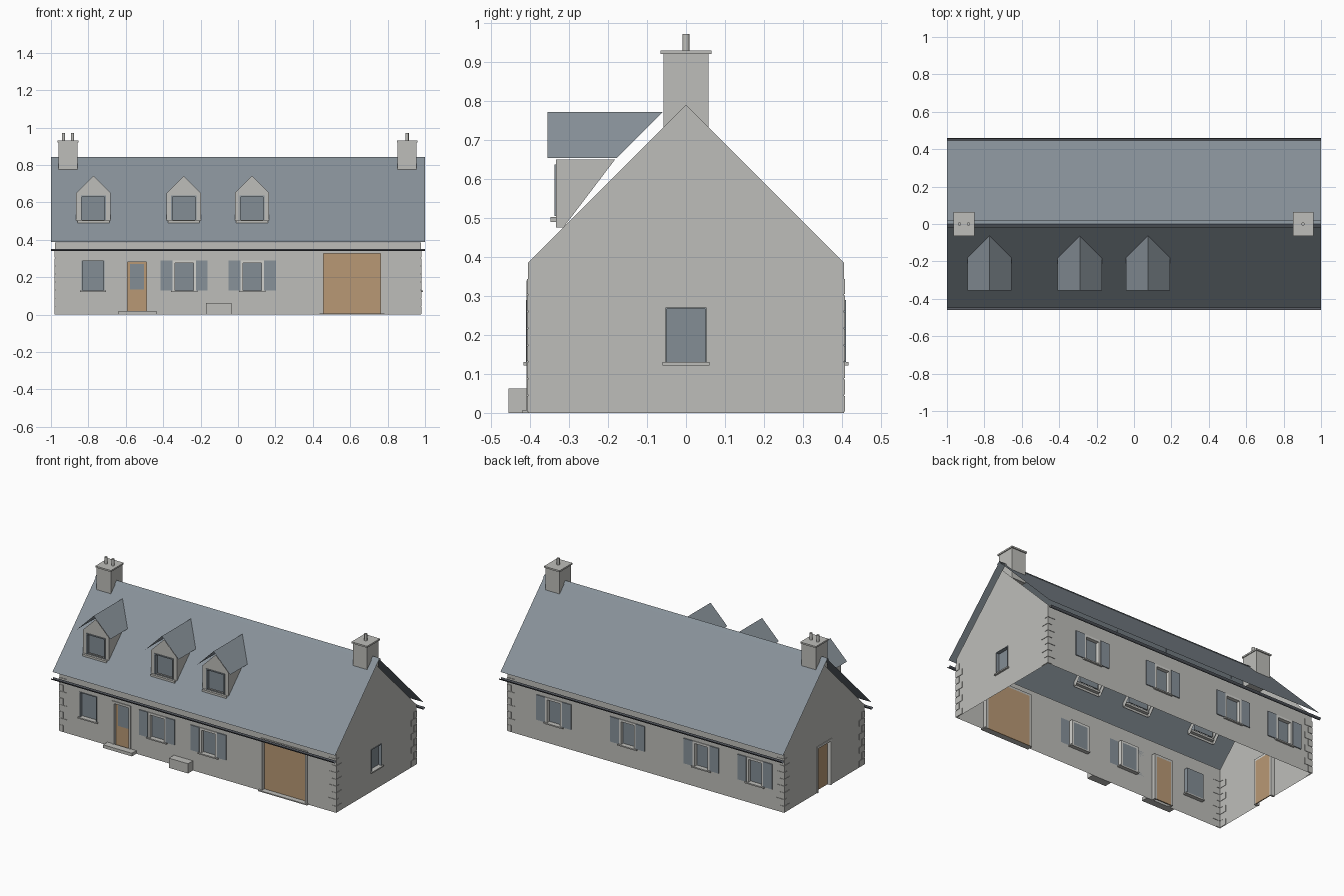
import bpy, bmesh, math
from mathutils import Vector as V

if "Cube" in bpy.data.objects:
    bpy.data.objects.remove(bpy.data.objects["Cube"])


def material(name, rgb):
    m = bpy.data.materials.new(name)
    lin = [((c / 255 + 0.055) / 1.055) ** 2.4 for c in rgb]
    m.diffuse_color = (*lin, 1)
    m.use_nodes = True
    m.node_tree.nodes["Principled BSDF"].inputs["Base Color"].default_value = m.diffuse_color
    return m


STONE = material("stone grey", (190, 190, 186))
SLATE = material("slate blue", (136, 146, 154))
GLASS = material("window blue", (131, 141, 149))
WOOD = material("tan wood", (185, 153, 117))
TRIM = material("pale trim", (210, 210, 206))
DARK = material("dark gutter", (84, 88, 95))


def finish(name, bm, mat):
    me = bpy.data.meshes.new(name)
    bm.to_mesh(me)
    bm.free()
    me.materials.append(mat)
    ob = bpy.data.objects.new(name, me)
    bpy.context.collection.objects.link(ob)
    return ob


def face(bm, pts, out):
    """Add a face whose normal points along out."""
    f = bm.faces.new([bm.verts.new(p) for p in pts])
    f.normal_update()
    if f.normal.dot(out) < 0:
        f.normal_flip()


class Plane:
    """Wall plane: u runs along the wall, z up, d outwards."""
    def __init__(self, origin, u, out):
        self.o, self.u, self.out = V(origin), V(u), V(out)

    def p(self, u, z, d=0):
        return self.o + self.u * u + V((0, 0, z)) + self.out * d


def sheet(bm, us, vs, holes, pos, out):
    """Flat sheet with rectangular openings."""
    us = sorted(set(us) | {h[i] for h in holes for i in (0, 1)})
    vs = sorted(set(vs) | {h[i] for h in holes for i in (2, 3)})
    for a, b in zip(us, us[1:]):
        for c, d in zip(vs, vs[1:]):
            m, n = (a + b) / 2, (c + d) / 2
            if not any(h[0] < m < h[1] and h[2] < n < h[3] for h in holes):
                face(bm, [pos(a, c), pos(b, c), pos(b, d), pos(a, d)], out)
    bmesh.ops.remove_doubles(bm, verts=bm.verts, dist=1e-5)


def box(name, w, u0, u1, z0, z1, d0, d1, mat):
    bm = bmesh.new()
    bmesh.ops.create_cube(bm, size=1)
    for v in bm.verts:
        c = v.co + V((0.5, 0.5, 0.5))
        v.co = w.p(u0 + (u1 - u0) * c.x, z0 + (z1 - z0) * c.z, d0 + (d1 - d0) * c.y)
    bmesh.ops.recalc_face_normals(bm, faces=bm.faces)
    return finish(name, bm, mat)


def fill(name, w, hole, panel, frame_mat, border, depth=0.025, proud=0.004):
    """Frame ring lining an opening, with a recessed panel inside."""
    u0, u1, z0, z1 = hole
    b = border
    for part, r in (("left", (u0, u0 + b, z0, z1)), ("right", (u1 - b, u1, z0, z1)),
                    ("top", (u0 + b, u1 - b, z1 - b, z1))):
        box(f"{name}_frame_{part}", w, *r, -depth, proud, frame_mat)
    box(f"{name}_panel", w, u0 + b, u1 - b, z0, z1 - b, -depth, -depth + 0.006, panel)


def window(name, w, c, half, z0, z1, mat=TRIM, shutters=False, border=0.014, sill=True):
    hole = (c - half, c + half, z0, z1)
    fill(name, w, hole, GLASS, mat, border)
    if sill:
        box(name + "_sill", w, c - half - 0.008, c + half + 0.008, z0 - 0.008, z0, -0.025, 0.012, STONE)
    if shutters:
        for s in (-1, 1):
            a, b = sorted((c + s * half, c + s * (half + 0.063)))
            box(name + "_shutter", w, a, b, z0, z1, 0, 0.006, SLATE)
    return hole


FRONT = Plane((0, -0.405, 0), (1, 0, 0), (0, -1, 0))
BACK = Plane((0, 0.405, 0), (1, 0, 0), (0, 1, 0))
RIGHT = Plane((0.978, 0, 0), (0, 1, 0), (1, 0, 0))
LEFT = Plane((-0.978, 0, 0), (0, 1, 0), (-1, 0, 0))
EAVE, APEX, ROOF = 0.385, 0.79, 0.835

# openings with windows and doors
front_holes = [window("front_window", FRONT, -0.775, 0.061, 0.13, 0.29, SLATE, border=0.004)]
front_holes += [window("front_window", FRONT, c, 0.063, 0.13, 0.29, TRIM, True) for c in (-0.288, 0.076)]
front_holes += [(-0.607, -0.473, 0.0, 0.295), (0.443, 0.775, 0.0, 0.34)]
fill("front_door", FRONT, front_holes[3], WOOD, STONE, 0.015)
box("front_door_glass", FRONT, -0.577, -0.503, 0.135, 0.27, -0.02, -0.015, GLASS)
fill("garage_door", FRONT, front_holes[4], WOOD, STONE, 0.014)
back_holes = [window("back_window", BACK, c, 0.06, 0.13, 0.29, TRIM, True) for c in (0.65, 0.128, -0.394, -0.774)]
right_holes = [window("side_window", RIGHT, 0, 0.052, 0.13, 0.27, SLATE, border=0.003)]
left_holes = [(-0.075, 0.075, 0.0, 0.295)]
fill("side_door", LEFT, left_holes[0], WOOD, TRIM, 0.014)

# walls, open below and above
for name, w, h, holes in (("front_wall", FRONT, 0.978, front_holes), ("back_wall", BACK, 0.978, back_holes),
                          ("right_gable", RIGHT, 0.405, right_holes), ("left_gable", LEFT, 0.405, left_holes)):
    bm = bmesh.new()
    sheet(bm, (-h, h), (0, EAVE), holes, w.p, w.out)
    if "gable" in name:
        face(bm, [w.p(-h, EAVE), w.p(h, EAVE), w.p(0, APEX)], w.out)
    finish(name, bm, STONE)

# corner quoins, alternating long and short
for sx in (-1, 1):
    for sy in (-1, 1):
        for i in range(8):
            lx, ly = (0.055, 0.03) if i % 2 else (0.03, 0.055)
            z0, z1 = 0.004 + i * 0.043, 0.043 + i * 0.043
            fw, sw = (FRONT if sy < 0 else BACK), (LEFT if sx < 0 else RIGHT)
            a, b = sorted((sx * 0.981, sx * (0.981 - lx)))
            box("quoin", fw, a, b, z0, z1, -0.002, 0.003, STONE)
            a, b = sorted((sy * 0.408, sy * (0.408 - ly)))
            box("quoin", sw, a, b, z0, z1, -0.002, 0.003, STONE)

# steps
box("door_step", FRONT, -0.64, -0.436, 0, 0.02, 0, 0.045, STONE)
box("garage_threshold", FRONT, 0.435, 0.783, 0, 0.007, -0.02, 0.015, STONE)
box("stone_block", FRONT, -0.17, -0.035, 0, 0.062, 0, 0.05, STONE)

# main roof sheets, opened behind the dormers
DORMERS = (-0.773, -0.29, 0.075)
for s, name in ((-1, "front_roof"), (1, "back_roof")):
    bm = bmesh.new()
    holes = [(c - 0.088, c + 0.088, 0.19, 0.328) for c in DORMERS] if s < 0 else []
    sheet(bm, (-1, 1), (0, 0.447), holes, lambda x, y: V((x, s * y, ROOF - y)), V((0, s, 1)))
    finish(name, bm, SLATE)

# ridge cap
bm = bmesh.new()
for s in (-1, 1):
    face(bm, [V((-1, 0, 0.842)), V((1, 0, 0.842)), V((1, s * 0.018, 0.825)), V((-1, s * 0.018, 0.825))], V((0, s, 1)))
finish("ridge_cap", bm, SLATE)

# half-round gutters
for s in (-1, 1):
    bm = bmesh.new()
    arc = [math.pi * (1 + i / 6) for i in range(7)]
    pts = [(s * 0.45 + 0.011 * math.cos(a), 0.352 + 0.012 * math.sin(a)) for a in arc]
    for (y0, z0), (y1, z1) in zip(pts, pts[1:]):
        mid = V((0, (y0 + y1) / 2 - s * 0.45, (z0 + z1) / 2 - 0.352))
        face(bm, [V((-1, y0, z0)), V((1, y0, z0)), V((1, y1, z1)), V((-1, y1, z1))], mid)
    bmesh.ops.remove_doubles(bm, verts=bm.verts, dist=1e-5)
    finish("gutter", bm, DARK)

# dormers
for c in DORMERS:
    w = Plane((c, -0.333, 0), (1, 0, 0), (0, -1, 0))
    hole = window("dormer_window", w, 0, 0.067, 0.505, 0.637, SLATE, border=0.007, sill=False)
    box("dormer_sill", w, -0.085, 0.085, 0.49, 0.503, -0.02, 0.014, STONE)
    bm = bmesh.new()
    sheet(bm, (-0.092, 0.092), (0.475, 0.65), [hole], w.p, w.out)
    face(bm, [w.p(-0.092, 0.65), w.p(0.092, 0.65), w.p(0, 0.742)], w.out)
    for s in (-1, 1):
        x = c + s * 0.092
        face(bm, [V((x, -0.333, 0.475)), V((x, -0.333, 0.65)), V((x, -0.182, 0.65)), V((x, -0.315, 0.475))], V((s, 0, 0)))
    finish("dormer_walls", bm, STONE)
    bm = bmesh.new()
    for s in (-1, 1):
        x = c + s * 0.118
        face(bm, [V((c, -0.355, 0.772)), V((c, -0.06, 0.772)), V((x, -0.178, 0.654)), V((x, -0.355, 0.654))], V((s, 0, 1)))
    finish("dormer_roof", bm, SLATE)

# chimneys with caps and pots
MID = Plane((0, 0, 0), (1, 0, 0), (0, -1, 0))
for cx, pots in ((-0.909, (-0.933, -0.885)), (0.904, (0.904,))):
    box("chimney_stack", MID, cx - 0.05, cx + 0.05, 0.725, 0.922, -0.058, 0.058, STONE)
    box("chimney_cap", MID, cx - 0.055, cx + 0.055, 0.92, 0.93, -0.065, 0.065, STONE)
    for px in pots:
        bpy.ops.mesh.primitive_cylinder_add(vertices=16, radius=0.009, depth=0.044, location=(px, 0, 0.95))
        pot = bpy.context.object
        pot.name = "chimney_pot"
        pot.data.materials.append(STONE)
        bpy.ops.object.shade_smooth_by_angle()
